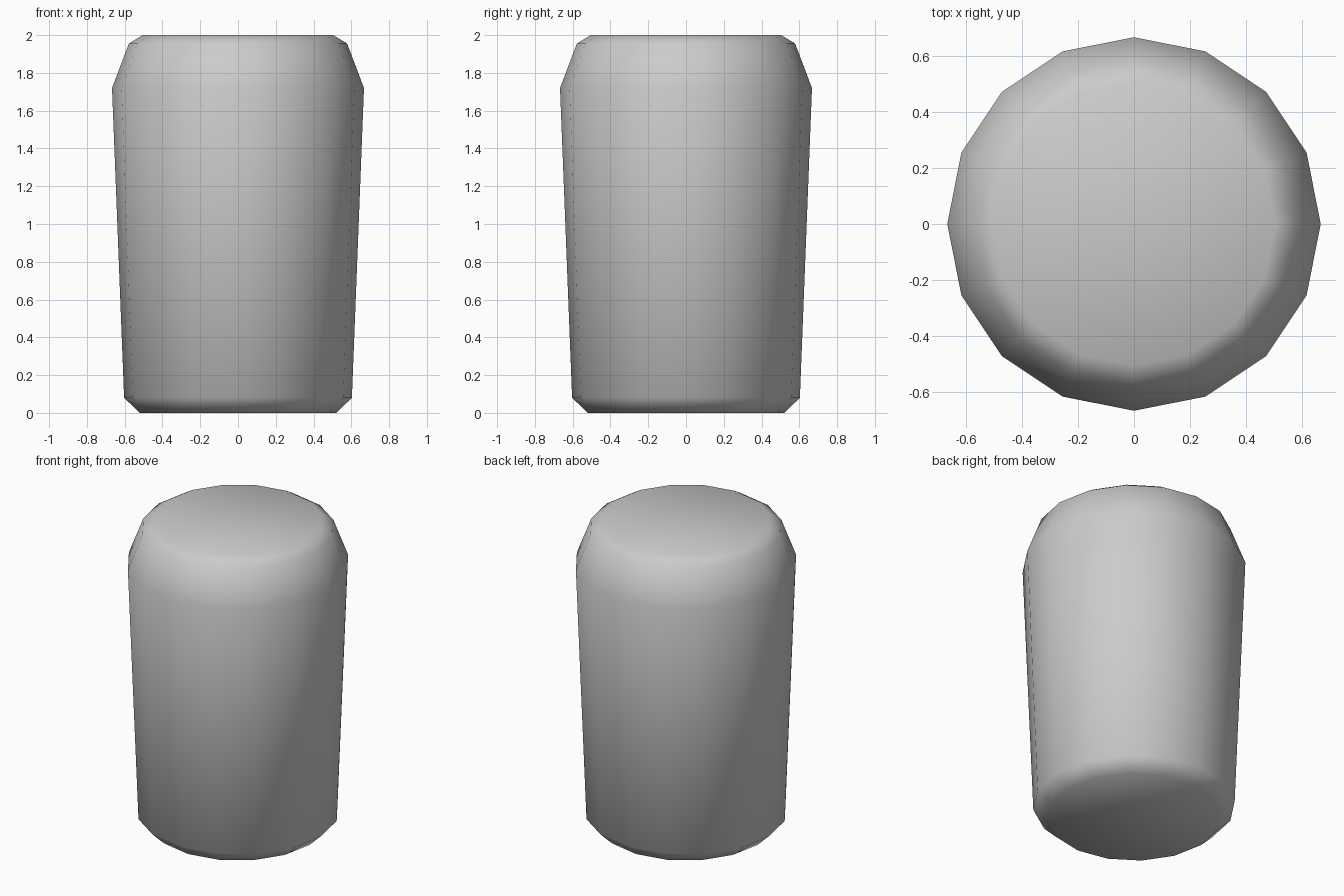
import bpy, bmesh
from math import cos, sin, tau

if "Cube" in bpy.data.objects:
    bpy.data.objects.remove(bpy.data.objects["Cube"])

SIDES = 16
# Radius and height of each ring, bottom to top
PROFILE = [(0.52, 0.0), (0.603, 0.08), (0.667, 1.72), (0.578, 1.955), (0.505, 2.0)]

# Tapered body: stacked rings bridged with quads
bm = bmesh.new()
rings = [[bm.verts.new((r * cos(tau * i / SIDES), r * sin(tau * i / SIDES), z))
          for i in range(SIDES)] for r, z in PROFILE]
for low, high in zip(rings, rings[1:]):
    for i in range(SIDES):
        j = (i + 1) % SIDES
        bm.faces.new((low[i], low[j], high[j], high[i]))

# Flat bottom and top caps
bm.faces.new(rings[0][::-1])
bm.faces.new(rings[-1])

# Soft shading all over
for face in bm.faces:
    face.smooth = True

mesh = bpy.data.meshes.new("tapered_body")
bm.to_mesh(mesh)
bm.free()
body = bpy.data.objects.new("tapered_body", mesh)
bpy.context.collection.objects.link(body)
